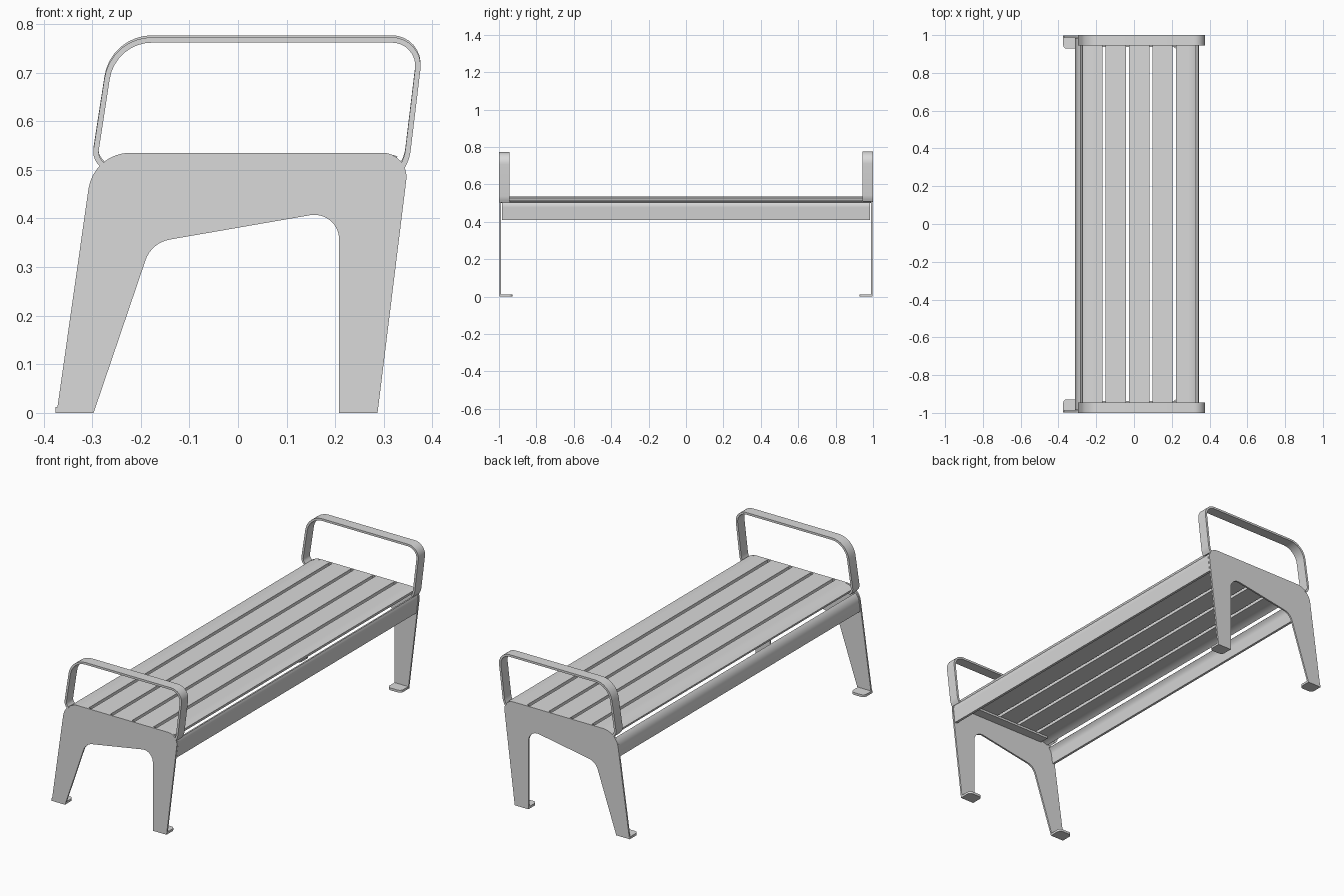
import bpy, bmesh, math
from mathutils import Vector

if "Cube" in bpy.data.objects:
    bpy.data.objects.remove(bpy.data.objects["Cube"], do_unlink=True)

metal = bpy.data.materials.new("silver_grey")
metal.use_nodes = True
GREY = (0.7, 0.7, 0.7, 1)
metal.diffuse_color = GREY
metal.node_tree.nodes["Principled BSDF"].inputs["Base Color"].default_value = GREY


def rounded(points, steps=8):
    """Outline from (a, b, tangent length) corners, each rounded by a true arc."""
    out = []
    n = len(points)
    for i, (a, b, t) in enumerate(points):
        p = Vector((a, b))
        if t == 0:
            out.append(p)
            continue
        u = (Vector(points[i - 1][:2]) - p).normalized()
        v = (Vector(points[(i + 1) % n][:2]) - p).normalized()
        w = math.sin(u.angle(v) / 2)
        for k in range(steps + 1):
            s = k / steps
            c0, c1, c2 = (1 - s) ** 2, 2 * s * (1 - s) * w, s * s
            out.append(((p + u * t) * c0 + p * c1 + (p + v * t) * c2) / (c0 + c1 + c2))
    return out


def finish(name, bm, thickness=0):
    mesh = bpy.data.meshes.new(name)
    bm.to_mesh(mesh)
    bm.free()
    mesh.materials.append(metal)
    ob = bpy.data.objects.new(name, mesh)
    bpy.context.collection.objects.link(ob)
    bpy.ops.object.select_all(action='DESELECT')
    ob.select_set(True)
    bpy.context.view_layer.objects.active = ob
    if thickness:
        sol = ob.modifiers.new("thickness", 'SOLIDIFY')
        sol.thickness = thickness
        sol.offset = 0
        sol.use_even_offset = True
        bpy.ops.object.modifier_apply(modifier=sol.name)
    bpy.ops.object.shade_smooth_by_angle(angle=math.radians(35))
    return ob


def prism(name, outline, lo, hi, upright):
    """Extrude an outline: along y if upright, else along z."""
    bm = bmesh.new()
    place = (lambda p, d: (p.x, d, p.y)) if upright else (lambda p, d: (p.x, p.y, d))
    face = bm.faces.new([bm.verts.new(place(p, lo)) for p in outline])
    res = bmesh.ops.extrude_face_region(bm, geom=[face])
    verts = [g for g in res["geom"] if isinstance(g, bmesh.types.BMVert)]
    shift = (0, hi - lo, 0) if upright else (0, 0, hi - lo)
    bmesh.ops.translate(bm, verts=verts, vec=shift)
    bmesh.ops.recalc_face_normals(bm, faces=bm.faces)
    return finish(name, bm)


def band(name, path, y0, y1, thickness):
    """Bent sheet following an x-z path across y0..y1."""
    bm = bmesh.new()
    rows = [[bm.verts.new((p.x, y, p.y)) for y in (y0, y1)] for p in path]
    for a, b in zip(rows, rows[1:]):
        bm.faces.new((a[0], a[1], b[1], b[0]))
    return finish(name, bm, thickness)


# Corner points of the leg plate and the armrest loop
plate = rounded([(-0.373, 0, 0), (-0.297, 0, 0), (-0.178, 0.35, 0.038),
                 (0.208, 0.417, 0.06), (0.208, 0, 0), (0.287, 0, 0),
                 (0.353, 0.535, 0.056), (-0.297, 0.535, 0.075)])
arm = rounded([(-0.276, 0.506, 0), (-0.294, 0.527, 0.015), (-0.257, 0.767, 0.08),
               (0.377, 0.767, 0.06), (0.348, 0.527, 0.012), (0.338, 0.506, 0)])

for side, end in ((-1, "front"), (1, "rear")):
    def span(a, b):
        return sorted((side * a, side * b))
    # End plate with both legs
    prism(end + "_leg_plate", plate, *span(0.988, 0.997), True)
    # Feet turned inward
    for name, x0, x1 in (("right", -0.375, -0.297), ("left", 0.208, 0.287)):
        foot = rounded([(x0, side * 0.997, 0), (x1, side * 0.997, 0),
                        (x1, side * 0.928, 0.02), (x0, side * 0.928, 0.02)])
        prism(f"{end}_{name}_foot", foot, 0, 0.012, False)
    # Armrest loop
    ob = band(end + "_armrest", arm, *span(0.945, 1.0), 0.011)
    ob.location.z = 0.002 + 0.002 * side
    # Ledge that carries the slats
    ledge = [Vector((-0.225, 0.511)), Vector((0.3, 0.511))]
    band(end + "_slat_ledge", ledge, *span(0.938, 0.99), 0.011)

# Seat slats, the outer two bent down along the plate corners
TOP = 0.526
slats = [[(-0.268, 0.51, 0), (-0.238, TOP, 0.028), (-0.167, TOP, 0)]]
slats += [[(x, TOP, 0), (x + 0.107, TOP, 0)] for x in (-0.15, -0.026, 0.098)]
slats += [[(0.223, TOP, 0), (0.305, TOP, 0.018), (0.325, 0.519, 0)]]
for i, path in enumerate(slats):
    band(f"seat_slat_{i + 1}", rounded(path), -0.988, 0.988, 0.018)

# Curved side aprons
right = rounded([(-0.305, 0.41, 0), (-0.295, 0.478, 0.018), (-0.279, 0.495, 0)])
left = rounded([(0.329, 0.41, 0), (0.338, 0.488, 0.01), (0.333, 0.502, 0)])
band("right_apron", right, -0.985, 0.985, 0.015)
band("left_apron", left, -0.985, 0.985, 0.015)
